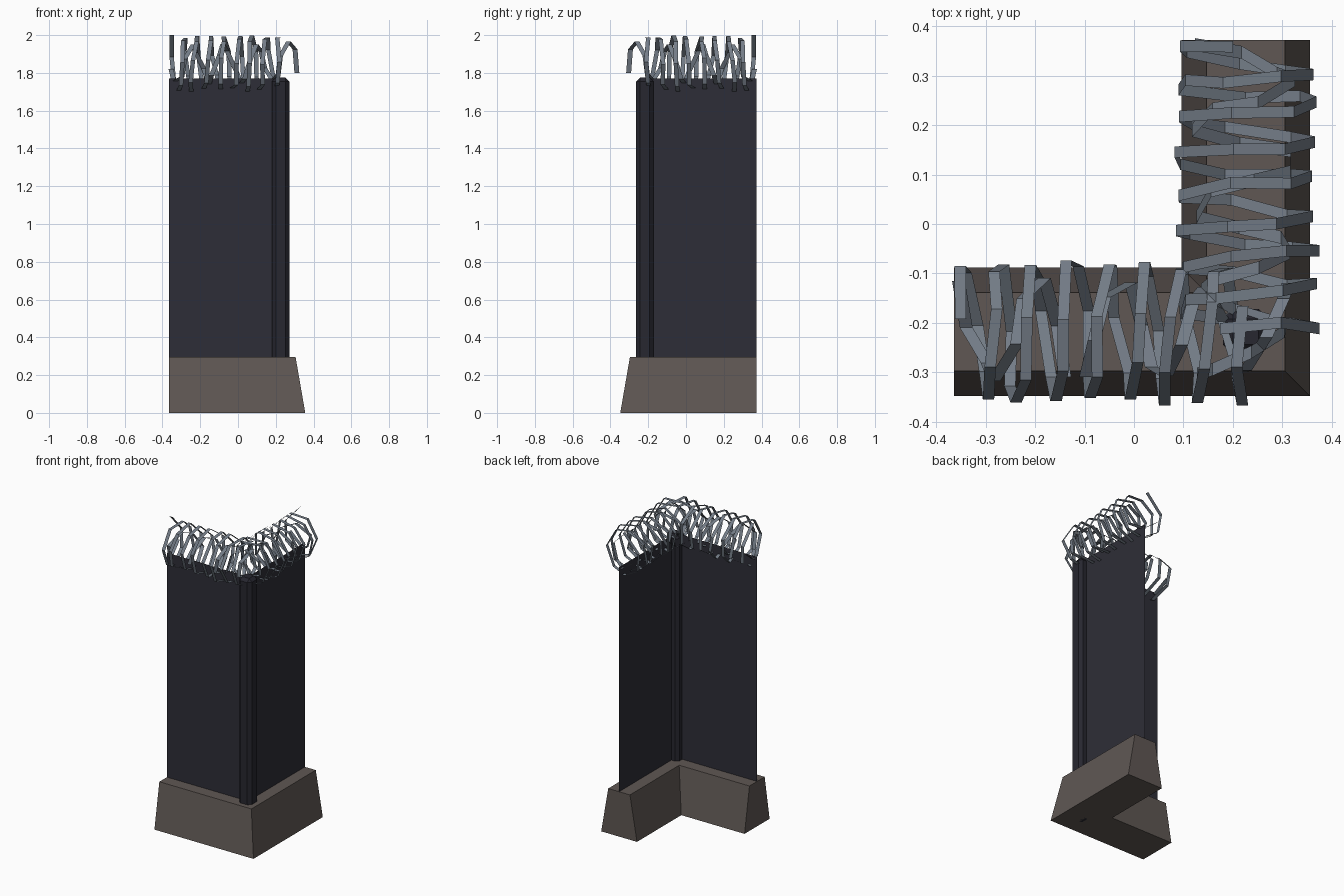
import bpy, bmesh, math, random

if "Cube" in bpy.data.objects:
    bpy.data.objects.remove(bpy.data.objects["Cube"])

CX, CY = 0.226, -0.218          # corner point where the two arms meet
END = -0.364                    # free end of the front arm
FLIP = 0.008                    # mirror plane offset between the arms


def material(name, color):
    m = bpy.data.materials.new(name)
    m.diffuse_color = (*color, 1)
    m.use_nodes = True
    m.node_tree.nodes["Principled BSDF"].inputs["Base Color"].default_value = m.diffuse_color
    return m


CONCRETE = material("brown concrete", (0.115, 0.096, 0.087))
PANEL = material("dark panel", (0.027, 0.027, 0.038))
POST = material("dark post", (0.020, 0.020, 0.029))
STEEL = material("grey steel", (0.175, 0.205, 0.245))


def make(name, verts, faces, mat, fix_normals=True):
    me = bpy.data.meshes.new(name)
    me.from_pydata(verts, [], faces)
    if fix_normals:
        bm = bmesh.new()
        bm.from_mesh(me)
        bmesh.ops.recalc_face_normals(bm, faces=bm.faces)
        bm.to_mesh(me)
        bm.free()
    me.materials.append(mat)
    ob = bpy.data.objects.new(name, me)
    bpy.context.collection.objects.link(ob)
    return ob


def place(s, d, z, side):
    """Position s along an arm, d across it; side 1 is the mirrored arm."""
    x, y = s, CY + d
    return (FLIP - y, FLIP - x, z) if side else (x, y, z)


# Base: trapezoid section swept round the mitred corner
section = [(-0.13, 0), (0.13, 0), (0.079, 0.295), (-0.079, 0.295)]
rings = [[place(END, d, z, 0) for d, z in section],
         [(CX - d, CY + d, z) for d, z in section],
         [place(END, d, z, 1) for d, z in section]]
faces = [(r * 4 + i, r * 4 + (i + 1) % 4, r * 4 + 4 + (i + 1) % 4, r * 4 + 4 + i)
         for r in range(2) for i in range(4)]
make("concrete_base", sum(rings, []), faces + [(0, 1, 2, 3), (8, 9, 10, 11)], CONCRETE)

# Thin wall panels
for side, name in enumerate(("front_panel", "side_panel")):
    quad = [place(s, 0, z, side) for s, z in
            ((END, 0.29), (CX, 0.29), (CX, 1.77), (END, 1.77))]
    make(name, quad, [(0, 1, 2, 3)], PANEL, False)

# Chamfered corner post
bm = bmesh.new()
bmesh.ops.create_cube(bm, size=1)
bmesh.ops.scale(bm, vec=(0.092, 0.092, 1.775), verts=bm.verts)
bmesh.ops.translate(bm, vec=(CX, CY, 1.775 / 2), verts=bm.verts)
bmesh.ops.bevel(bm, geom=bm.edges[:], offset=0.02, segments=1, affect='EDGES')
me = bpy.data.meshes.new("corner_post")
bm.to_mesh(me)
bm.free()
me.materials.append(POST)
bpy.context.collection.objects.link(bpy.data.objects.new("corner_post", me))


# Wire coils: flat faceted ribbons wound along each wall top
def coil(name, side, start, end, turns, sides, radius, width, phase, jitter):
    random.seed(7 + sides)
    n = turns * sides
    pts = []
    for i in range(n + 1):
        a = phase + math.tau * i / sides + random.uniform(-0.15, 0.15)
        r = radius * random.uniform(1 - jitter, 1)
        s = start + (end - start) * i / n + random.uniform(-0.014, 0.014)
        s = min(max(s, END), 0.325)
        pts.append((s, r * math.sin(a), r * math.cos(a)))
    # keep the coil exactly within its radius vertically
    top, low = max(p[2] for p in pts), min(p[2] for p in pts)
    verts = []
    for s, d, h in pts:
        h = (h - low) / (top - low) * 2 * radius - radius
        for e in (-width / 2, width / 2):
            verts.append(place(s + e, d, 1.85 + h, side))
    quads = [(2 * i, 2 * i + 1, 2 * i + 3, 2 * i + 2) for i in range(n)]
    make(name, verts, quads, STEEL, False)


for side, label in enumerate(("front", "side")):
    coil(label + "_tight_wire", side, -0.355, 0.23, 8, 7, 0.15, 0.023, 0.3, 0.12)
    coil(label + "_loose_wire", side, -0.36, 0.32, 4, 6, 0.115, 0.026, 1.9, 0.25)
